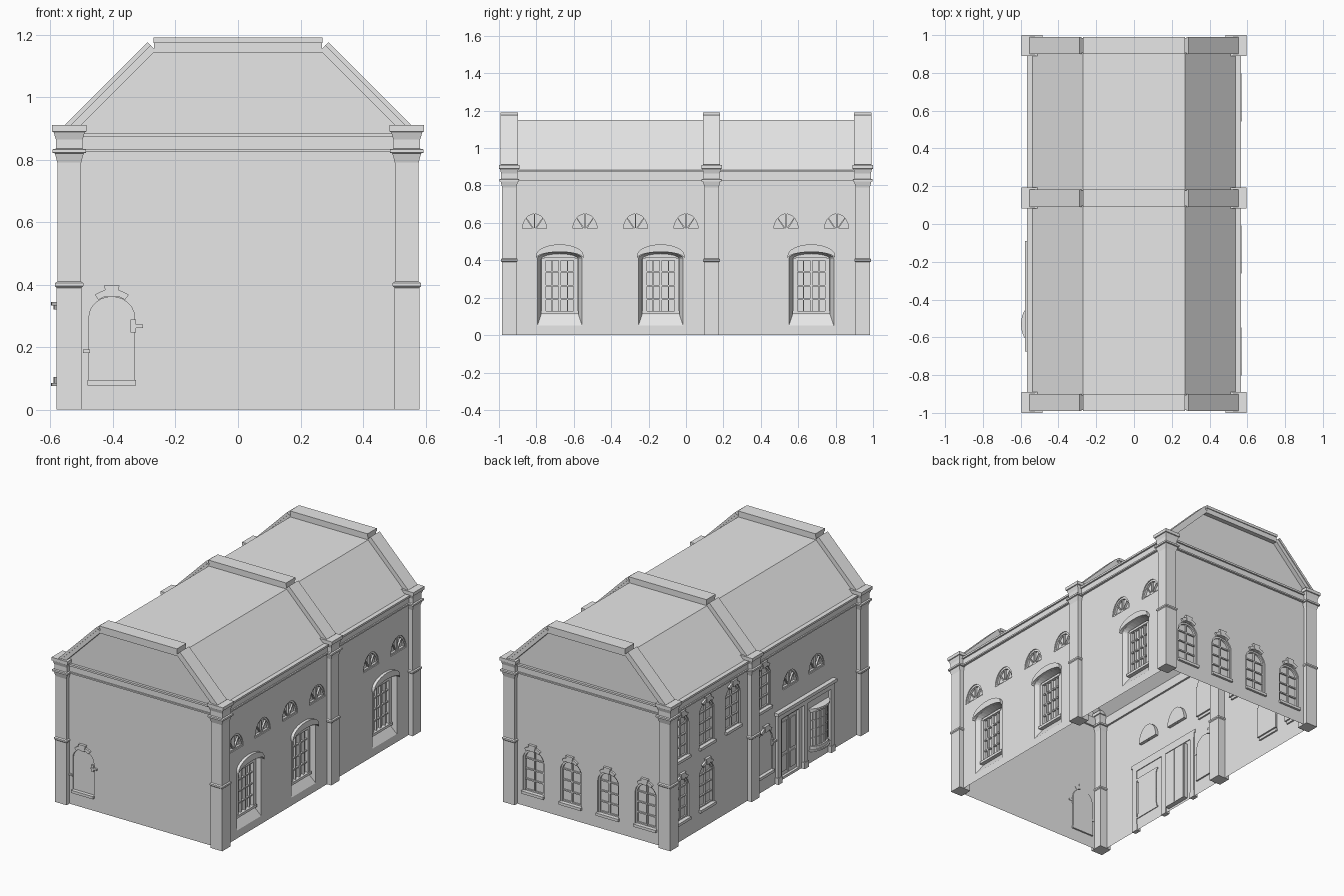
import bpy, bmesh
from math import sin, cos, pi, radians
from mathutils import Matrix, Vector

if "Cube" in bpy.data.objects:
    bpy.data.objects.remove(bpy.data.objects["Cube"])

plaster = bpy.data.materials.new("grey plaster")
plaster.use_nodes = True
GREY = (0.8, 0.8, 0.8, 1)
plaster.diffuse_color = GREY
plaster.node_tree.nodes["Principled BSDF"].inputs["Base Color"].default_value = GREY

WX, WY = 0.55, 0.957            # wall planes
PX, ROWS = 0.54, (-0.945, 0.137, 0.945)   # pier centres


def frame(u, n, dist):
    """Local axes of a wall: u to the right, v up, n outward."""
    u, n = Vector(u), Vector(n)
    m = Matrix((u, (0, 0, 1), n)).transposed().to_4x4()
    m.translation = n * dist
    return m


FRONT = frame((1, 0, 0), (0, -1, 0), WY)
BACK = frame((-1, 0, 0), (0, 1, 0), WY)
RIGHT = frame((0, 1, 0), (1, 0, 0), WX)
LEFT = frame((0, -1, 0), (-1, 0, 0), WX)


def finish(bm, name, m=Matrix(), recalc=True):
    if recalc:
        bmesh.ops.recalc_face_normals(bm, faces=bm.faces)
    me = bpy.data.meshes.new(name)
    bm.to_mesh(me)
    bm.free()
    me.materials.append(plaster)
    ob = bpy.data.objects.new(name, me)
    ob.matrix_world = m
    bpy.context.collection.objects.link(ob)
    return ob


def loft(bm, loops):
    """Closed solid through a series of matching loops."""
    rings = [[bm.verts.new(p) for p in loop] for loop in loops]
    for a, b in zip(rings, rings[1:]):
        for i in range(len(a)):
            j = (i + 1) % len(a)
            bm.faces.new((a[i], a[j], b[j], b[i]))
    bm.faces.new(rings[0][::-1])
    bm.faces.new(rings[-1])


def prism(bm, pts, n0, n1):
    loft(bm, [[(u, v, n) for u, v in pts] for n in (n0, n1)])


def box(bm, u0, u1, v0, v1, n0, n1):
    prism(bm, [(u0, v0), (u1, v0), (u1, v1), (u0, v1)], n0, n1)


def arc(u, v, ru, rv, a0=0, a1=180, steps=12):
    return [(u + ru * cos(radians(a0 + (a1 - a0) * i / steps)),
             v + rv * sin(radians(a0 + (a1 - a0) * i / steps))) for i in range(steps + 1)]


def arched(u, v, hw, spring, rise):
    return [(u - hw, v), (u + hw, v)] + arc(u, spring, hw, rise)


def wall(name, outline, holes, m):
    """Sheet wall whose openings have reveals and a pane behind."""
    bm = bmesh.new()
    edges, rims = [], []
    for pts in [outline] + [h[0] for h in holes]:
        ring = [bm.verts.new((u, v, 0)) for u, v in pts]
        edges += [bm.edges.new((ring[i - 1], ring[i])) for i in range(len(ring))]
        rims.append(ring)
    bmesh.ops.triangle_fill(bm, use_beauty=True, edges=edges, normal=(0, 0, 1))
    for f in bm.faces:
        f.normal_update()
        if f.normal.z < 0:
            f.normal_flip()
    for a, (_, inner, depth) in zip(rims[1:], holes):
        b = [bm.verts.new((u, v, -depth)) for u, v in inner]
        for i in range(len(a)):
            j = (i + 1) % len(a)
            bm.faces.new((a[i], a[j], b[j], b[i]))
        bm.faces.new(b)
    return finish(bm, name, m, recalc=False)


def arched_window(name, m, u, lift=0.0, glazed=True):
    """Round-headed opening with sill, hood and keystone; returns its hole."""
    bm = bmesh.new()
    v, spring, hw = 0.095 + lift, 0.295 + lift, 0.073
    box(bm, u - 0.077, u + 0.077, v - 0.017, v, -0.01, 0.014)
    prism(bm, arc(u, spring, 0.09, 0.09, 53, 127) +
          arc(u, spring, 0.07, 0.07, 127, 53), -0.003, 0.012)
    prism(bm, [(u - 0.016, spring + 0.065), (u + 0.016, spring + 0.065),
               (u + 0.025, spring + 0.103), (u - 0.025, spring + 0.103)], -0.003, 0.016)
    if glazed:
        prism(bm, arc(u, spring, hw, 0.066) + arc(u, spring, hw - 0.01, 0.056, 180, 0), -0.02, -0.008)
        for s in (-1, 1):
            box(bm, u + s * hw - 0.01, u + s * hw + 0.01, v, spring, -0.02, -0.008)
        box(bm, u - 0.004, u + 0.004, v, spring + 0.06, -0.02, -0.01)
        for k in range(4):
            z = v + 0.004 + k * 0.066
            box(bm, u - hw, u + hw, z - 0.004, z + 0.004, -0.02, -0.011)
    else:
        box(bm, u + 0.06, u + 0.10, 0.262 + lift, 0.272 + lift, -0.003, 0.012)
        box(bm, u + 0.06, u + 0.078, 0.247 + lift, 0.288 + lift, -0.003, 0.008)
        box(bm, u - 0.092, u - 0.07, 0.182 + lift, 0.192 + lift, -0.003, 0.01)
    finish(bm, name, m)
    pts = arched(u, v, hw, spring, 0.066)
    return pts, pts, 0.02 if glazed else 0.008


def lunette(name, m, u):
    """Half-round window with fan bars."""
    bm = bmesh.new()
    v, ru, rv = 0.56, 0.076, 0.1
    prism(bm, arc(u, v, ru, rv) + arc(u, v, ru - 0.01, rv - 0.012, 180, 0), -0.02, -0.006)
    box(bm, u - ru, u + ru, v, v + 0.01, -0.02, -0.006)
    for a in (50, 90, 130):
        x, z = cos(radians(a)), sin(radians(a))
        prism(bm, [(u - z * 0.004, v + x * 0.004), (u + z * 0.004, v - x * 0.004),
                   (u + x * ru + z * 0.004, v + z * rv * 0.94),
                   (u + x * ru - z * 0.004, v + z * rv * 0.94)], -0.02, -0.009)
    finish(bm, name, m)
    pts = arc(u, v, ru, rv)
    return pts, pts, 0.02


def tall_window(name, m, u):
    """Splayed niche with a segmental hood and a barred casement."""
    bm = bmesh.new()
    prism(bm, arc(u, 0.425, 0.127, 0.06) + arc(u, 0.41, 0.127, 0.035, 180, 0), -0.004, 0.018)
    w, v0, v1 = 0.085, 0.12, 0.41
    for s in (-1, 1):
        box(bm, u + s * w - 0.012, u + s * w + 0.012, v0, v1, -0.042, -0.022)
    box(bm, u - 0.1, u + 0.1, v0 - 0.008, v0 + 0.008, -0.042, -0.015)
    box(bm, u - w, u + w, v1 - 0.01, v1 + 0.005, -0.042, -0.02)
    for k in (-1, 0, 1):
        t = 0.006 if k == 0 else 0.003
        box(bm, u + k * 0.042 - t, u + k * 0.042 + t, v0, v1, -0.042, -0.026)
    for k in (1, 2, 3):
        z = v0 + k * (v1 - v0) / 4
        box(bm, u - w, u + w, z - 0.004, z + 0.004, -0.042, -0.028)
    finish(bm, name, m)
    return arched(u, 0.05, 0.12, 0.41, 0.035), arched(u, 0.11, 0.1, 0.405, 0.03), 0.04


# Walls with their openings
gable = [(-WX, 0), (WX, 0), (WX, 0.87), (0.27, 1.148), (-0.27, 1.148), (-WX, 0.87)]
side = [(-WY, 0), (WY, 0), (WY, 0.87), (-WY, 0.87)]
wall("front_wall", gable, [arched_window("front_blind_arch", FRONT, -0.404, 0, False)], FRONT)
wall("back_wall", gable, [arched_window("back_window", BACK, u)
                          for u in (-0.39, -0.13, 0.13, 0.39)], BACK)
wall("right_wall", side,
     [tall_window("tall_window", RIGHT, u) for u in (-0.675, -0.135, 0.67)] +
     [lunette("right_lunette", RIGHT, u) for u in (-0.81, -0.54, -0.27, 0, 0.535, 0.805)], RIGHT)

door_u, bay_u = 0.25, 0.53
door = [(door_u - 0.085, 0.015), (door_u + 0.085, 0.015), (door_u + 0.085, 0.38), (door_u - 0.085, 0.38)]
wall("left_wall", side,
     [arched_window("left_upper_window", LEFT, u, 0.42) for u in (-0.83, -0.58, -0.32, -0.02)] +
     [arched_window("left_lower_window", LEFT, u, 0.03) for u in (-0.83, -0.58)] +
     [arched_window("left_blind_arch", LEFT, 0.0, 0.01, False)] +
     [lunette("left_lunette", LEFT, u) for u in (0.25, 0.51)] + [(door, door, 0.025)], LEFT)

# Shopfront: posts, entablature, double door
bm = bmesh.new()
for u in (0.12, 0.38, 0.645):
    box(bm, u - 0.017, u + 0.017, 0, 0.42, -0.005, 0.018)
    box(bm, u - 0.021, u + 0.021, 0, 0.04, -0.005, 0.023)
box(bm, 0.1, 0.665, 0.4, 0.43, -0.005, 0.02)
box(bm, 0.09, 0.675, 0.43, 0.45, -0.005, 0.028)
finish(bm, "shopfront_surround", LEFT)
bm = bmesh.new()
for s in (-1, 1):
    c = door_u + s * 0.042
    box(bm, c - 0.039, c + 0.039, 0.015, 0.375, -0.03, -0.016)
    for z0, z1 in ((0.04, 0.14), (0.16, 0.35)):
        box(bm, c - 0.026, c + 0.026, z0, z1, -0.02, -0.011)
finish(bm, "double_door", LEFT)

# Bowed shop window: sill, glass, head and glazing bars
bm = bmesh.new()


def bow(ru, rn, v0, v1):
    loft(bm, [[(u, v, n) for u, n in arc(bay_u, -0.005, ru, rn)] for v in (v0, v1)])


for ru, rn, v0, v1 in ((0.095, 0.053, 0.075, 0.085), (0.088, 0.045, 0.085, 0.105),
                       (0.08, 0.033, 0.105, 0.32), (0.088, 0.045, 0.32, 0.333),
                       (0.095, 0.053, 0.333, 0.345)):
    bow(ru, rn, v0, v1)
for z in (0.155, 0.21, 0.265):
    bow(0.083, 0.036, z - 0.003, z + 0.003)
for u, n in arc(bay_u, -0.005, 0.08, 0.033, 20, 160, 5):
    box(bm, u - 0.003, u + 0.003, 0.105, 0.32, n - 0.006, n + 0.004)
finish(bm, "bow_window", LEFT)

# Mansard roof sheet
bm = bmesh.new()
prof = [(-WX, 0.87), (-0.27, 1.15), (0.27, 1.15), (WX, 0.87)]
rings = [[bm.verts.new((x, y, z)) for x, z in prof] for y in (-WY, WY)]
for i in range(3):
    bm.faces.new((rings[0][i], rings[0][i + 1], rings[1][i + 1], rings[1][i]))
finish(bm, "roof", recalc=False)

# Cornice and string course round the building
for m, half in ((FRONT, WX), (BACK, WX), (RIGHT, WY), (LEFT, WY)):
    bm = bmesh.new()
    box(bm, -half, half, 0.825, 0.834, -0.012, 0.014)
    box(bm, -half, half, 0.834, 0.872, -0.012, 0.006)
    box(bm, -half, half, 0.872, 0.884, -0.012, 0.016)
    finish(bm, "cornice", m)

# Piers with mid ring and capital: (height, half width)
pier = [(0, 0.04), (0.39, 0.04), (0.395, 0.045), (0.405, 0.045), (0.41, 0.038), (0.79, 0.038),
        (0.82, 0.046), (0.822, 0.053), (0.833, 0.053), (0.835, 0.043), (0.865, 0.043),
        (0.888, 0.05), (0.89, 0.055), (0.91, 0.055)]
for y in ROWS:
    for s in (-1, 1):
        bm = bmesh.new()
        loft(bm, [[(s * PX + a * h, y + b * h, z) for a, b in ((-1, -1), (1, -1), (1, 1), (-1, 1))]
                  for z, h in pier])
        finish(bm, "pier")

# Raised ribs across the roof, each a body under a wider cap
for y in ROWS:
    m = frame((1, 0, 0), (0, -1, 0), -y)
    bm = bmesh.new()
    box(bm, -0.268, 0.268, 1.142, 1.173, -0.041, 0.041)
    box(bm, -0.27, 0.27, 1.173, 1.19, -0.046, 0.046)
    for s in (-1, 1):
        for lo, hi, hw in ((-0.004, 0.012, 0.041), (0.012, 0.0225, 0.046)):
            prism(bm, [(s * (0.267 + lo), 1.153 + lo), (s * (0.267 + hi), 1.153 + hi),
                       (s * (0.53 + hi), 0.89 + hi), (s * (0.53 + lo), 0.89 + lo)], -hw, hw)
    finish(bm, "roof_rib", m)
